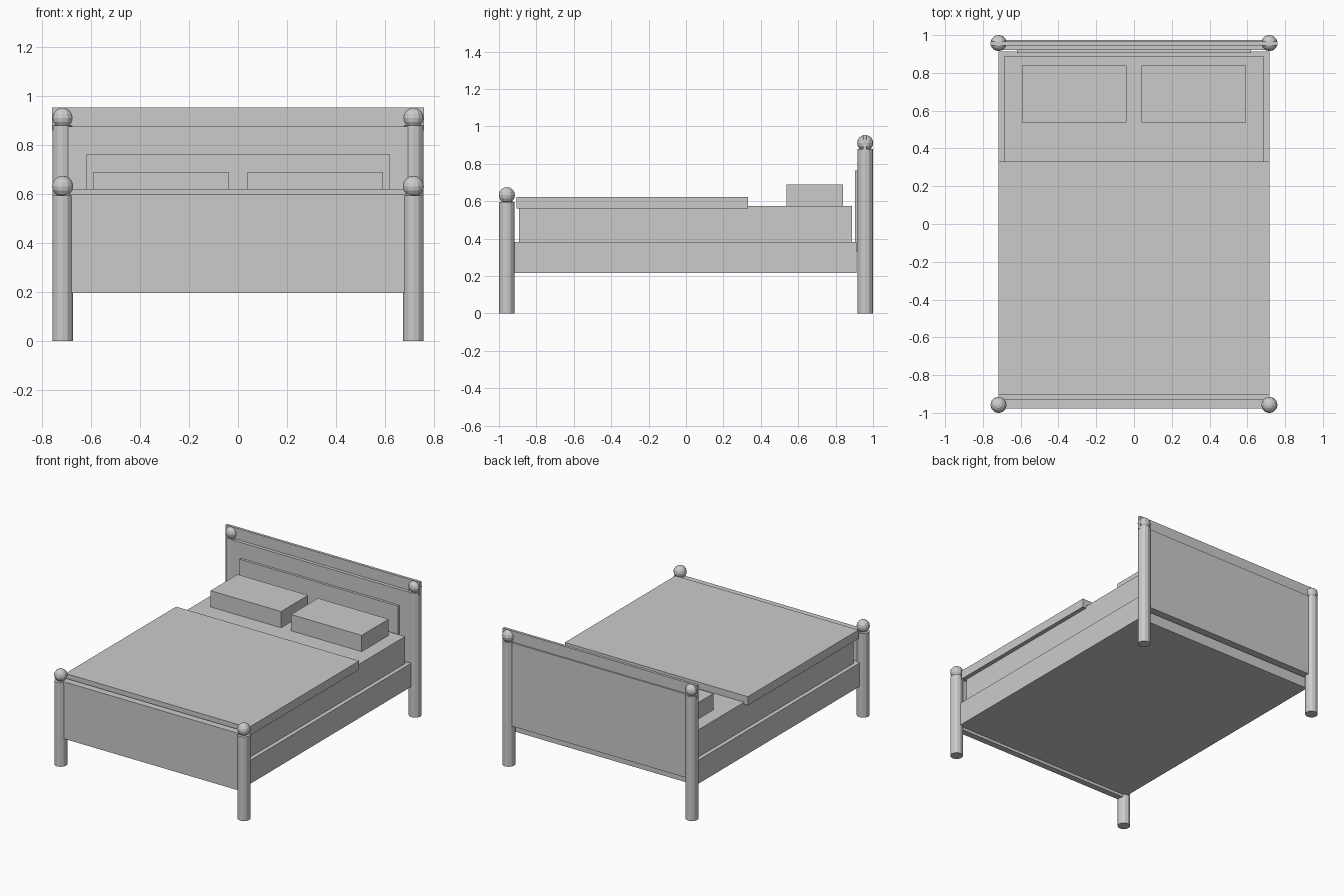
import bpy

if "Cube" in bpy.data.objects:
    bpy.data.objects.remove(bpy.data.objects["Cube"])

grey = bpy.data.materials.new("plain_grey")
grey.diffuse_color = (0.6, 0.6, 0.6, 1)
grey.use_nodes = True
grey.node_tree.nodes["Principled BSDF"].inputs["Base Color"].default_value = grey.diffuse_color


def finish(name):
    ob = bpy.context.object
    ob.name = name
    ob.data.materials.clear()
    ob.data.materials.append(grey)
    return ob


def box(name, x0, x1, y0, y1, z0, z1):
    bpy.ops.mesh.primitive_cube_add(
        size=1, location=((x0 + x1) / 2, (y0 + y1) / 2, (z0 + z1) / 2))
    bpy.context.object.scale = (x1 - x0, y1 - y0, z1 - z0)
    bpy.ops.object.transform_apply(location=False, rotation=False, scale=True)
    return finish(name)


def post(name, x, y, height, ball_z):
    bpy.ops.mesh.primitive_cylinder_add(
        vertices=12, radius=0.042, depth=height, location=(x, y, height / 2))
    finish(name + "_post")
    bpy.ops.mesh.primitive_uv_sphere_add(
        segments=12, ring_count=8, radius=0.043, location=(x, y, ball_z))
    finish(name + "_ball")


# corner posts with ball finials
for side, sx in (("left", -1), ("right", 1)):
    post("front_" + side, sx * 0.717, -0.958, 0.595, 0.632)
    post("back_" + side, sx * 0.717, 0.958, 0.88, 0.911)

# headboard: main panel, thin top rail, raised inner panel
box("headboard_panel", -0.717, 0.717, 0.922, 0.975, 0.285, 0.876)
box("headboard_top_rail", -0.76, 0.76, 0.946, 0.965, 0.861, 0.955)
box("headboard_inset", -0.62, 0.62, 0.904, 0.93, 0.33, 0.765)

# footboard: panel and cap
box("footboard_panel", -0.717, 0.717, -0.975, -0.931, 0.196, 0.58)
box("footboard_cap", -0.717, 0.717, -0.978, -0.928, 0.573, 0.601)

# frame, mattress and blanket
box("bed_frame", -0.717, 0.717, -0.935, 0.912, 0.217, 0.383)
box("mattress", -0.688, 0.688, -0.893, 0.887, 0.375, 0.575)
box("blanket", -0.717, 0.717, -0.906, 0.332, 0.56, 0.622)

# pillows
for side, sx in (("left", -1), ("right", 1)):
    xs = sorted((sx * 0.039, sx * 0.592))
    box(side + "_pillow", xs[0], xs[1], 0.538, 0.84, 0.57, 0.69)
